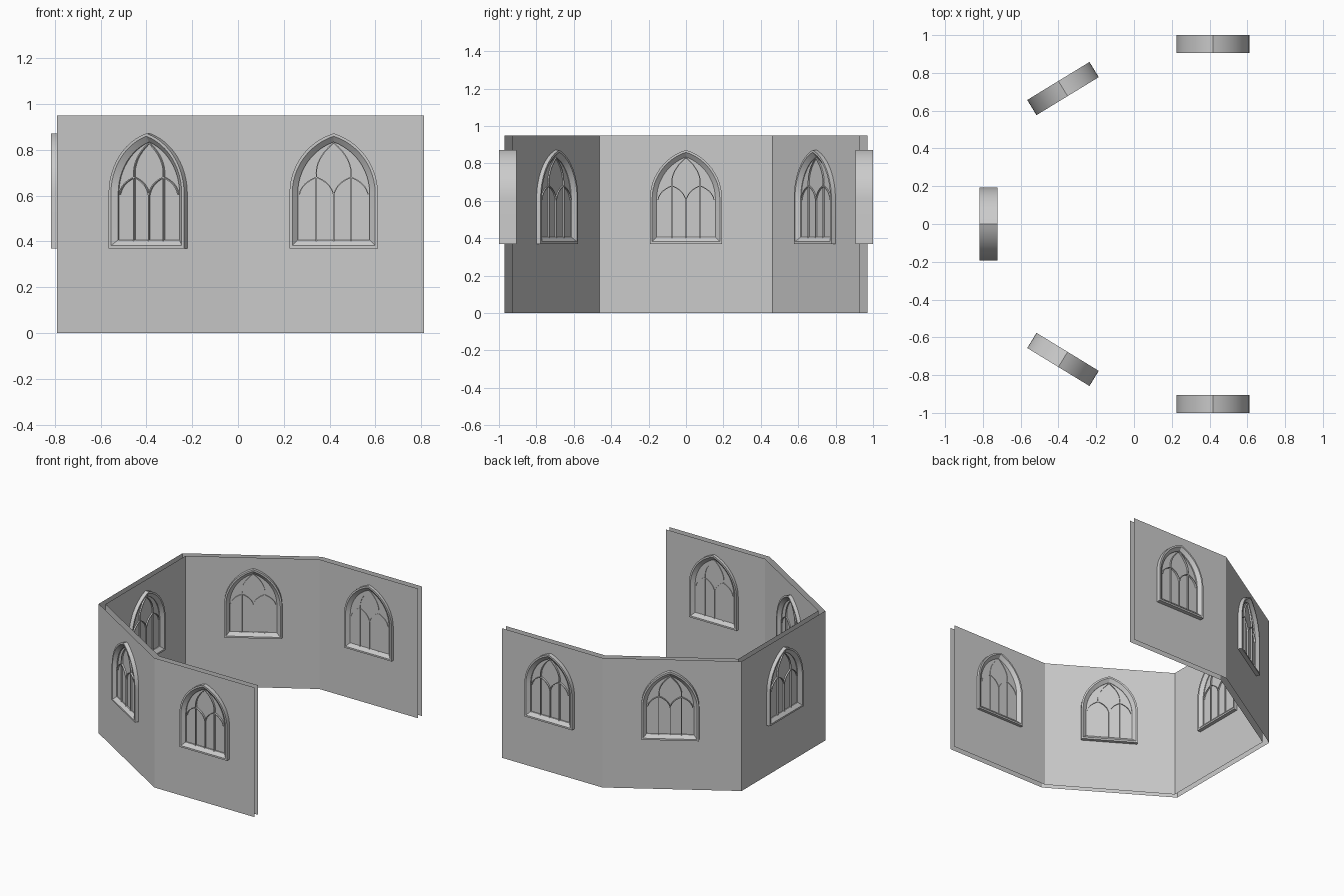
import bpy, bmesh, math
from mathutils import Vector

if "Cube" in bpy.data.objects:
    bpy.data.objects.remove(bpy.data.objects["Cube"])

stone = bpy.data.materials.new("grey stone")
stone.diffuse_color = (0.6, 0.6, 0.6, 1)
stone.use_nodes = True
stone.node_tree.nodes["Principled BSDF"].inputs["Base Color"].default_value = stone.diffuse_color


def make_object(name, bm):
    mesh = bpy.data.meshes.new(name)
    bm.to_mesh(mesh)
    bm.free()
    mesh.materials.append(stone)
    obj = bpy.data.objects.new(name, mesh)
    bpy.context.collection.objects.link(obj)
    return obj


# Walls: two open skins, without caps
def wall_skin(name, half_plan, height=0.95, flip=False):
    plan = half_plan + [(x, -y) for x, y in reversed(half_plan)]
    bm = bmesh.new()
    low = [bm.verts.new((x, y, 0)) for x, y in plan]
    high = [bm.verts.new((x, y, height)) for x, y in plan]
    for i in range(len(plan) - 1):
        f = bm.faces.new((low[i], low[i + 1], high[i + 1], high[i]))
        f.normal_update()
        if flip:
            f.normal_flip()
    return make_object(name, bm)


wall_skin("outer_wall", [(0.812, 0.97), (0.0, 0.97), (-0.79, 0.485)], flip=True)
wall_skin("inner_wall", [(0.812, 0.927), (0.01, 0.927), (-0.75, 0.463)])

# Pointed arch outline, inset by d
W, BASE, SPRING, RISE = 0.193, 0.37, 0.61, 0.262
R = (RISE ** 2 + W ** 2) / (2 * W)


def arch(d, steps=12):
    r, c = R - d, R - W
    end = math.acos(c / r)
    right = [(W - d, BASE + d)]
    for i in range(steps + 1):
        a = end * i / steps
        right.append((r * math.cos(a) - c, SPRING + r * math.sin(a)))
    return right + [(-u, z) for u, z in reversed(right[:-1])]


def add_frame(bm):
    # moulded section: (inset, depth), mirrored to both wall faces
    half = [(0, -0.047), (0.012, -0.047), (0.036, -0.026)]
    section = half + [(d, -y) for d, y in reversed(half)]
    rings = [[bm.verts.new((u, y, z)) for u, z in arch(d)] for d, y in section]
    n = len(rings[0])
    for k, ring in enumerate(rings):
        nxt = rings[(k + 1) % len(rings)]
        for i in range(n):
            j = (i + 1) % n
            bm.faces.new((ring[i], ring[j], nxt[j], nxt[i]))


def add_rib(bm, path, width=0.005, depth=0.03):
    pts = [Vector(p) for p in path]
    rows = []
    for i, p in enumerate(pts):
        t = (pts[min(i + 1, len(pts) - 1)] - pts[max(i - 1, 0)]).normalized()
        s = Vector((-t.y, t.x)) * width / 2
        rows.append([bm.verts.new((q.x, y, q.y)) for q, y in
                     ((p - s, -depth), (p + s, -depth), (p + s, depth), (p - s, depth))])
    for a, b in zip(rows, rows[1:]):
        for k in range(4):
            m = (k + 1) % 4
            bm.faces.new((a[k], a[m], b[m], b[k]))
    bm.faces.new(rows[0][::-1])
    bm.faces.new(rows[-1])


def smooth_path(a, b, c, steps=8):
    a, b, c = Vector(a), Vector(b), Vector(c)
    return [a * (1 - t) ** 2 + b * 2 * t * (1 - t) + c * t * t
            for t in (i / steps for i in range(steps + 1))]


def make_window(name, x, y, angle):
    bm = bmesh.new()
    add_frame(bm)
    # Tracery arches and mullions
    add_rib(bm, [(0, 0.39), (0, 0.605)])
    for s in (-1, 1):
        add_rib(bm, [(s * 0.076, 0.39), (s * 0.076, 0.68)])
        for a, b, c in [((0, 0.83), (0.085, 0.76), (0.075, 0.68)),
                        ((0.075, 0.68), (0.01, 0.655), (0, 0.6)),
                        ((0.075, 0.68), (0.14, 0.655), (0.15, 0.605))]:
            add_rib(bm, smooth_path(*((s * u, z) for u, z in (a, b, c))))
    bmesh.ops.recalc_face_normals(bm, faces=bm.faces[:])
    obj = make_object(name, bm)
    obj.location = (x, y, 0)
    obj.rotation_euler.z = math.radians(angle)
    bpy.ops.object.select_all(action='DESELECT')
    obj.select_set(True)
    bpy.context.view_layer.objects.active = obj
    bpy.ops.object.shade_smooth_by_angle(angle=math.radians(25))


# One window per wall
for side, s in (("front", -1), ("rear", 1)):
    make_window(side + "_window", 0.418, s * 0.953, 0)
    make_window(side + "_angled_window", -0.376, s * 0.717, s * 31.4)
make_window("end_window", -0.77, 0, 90)
